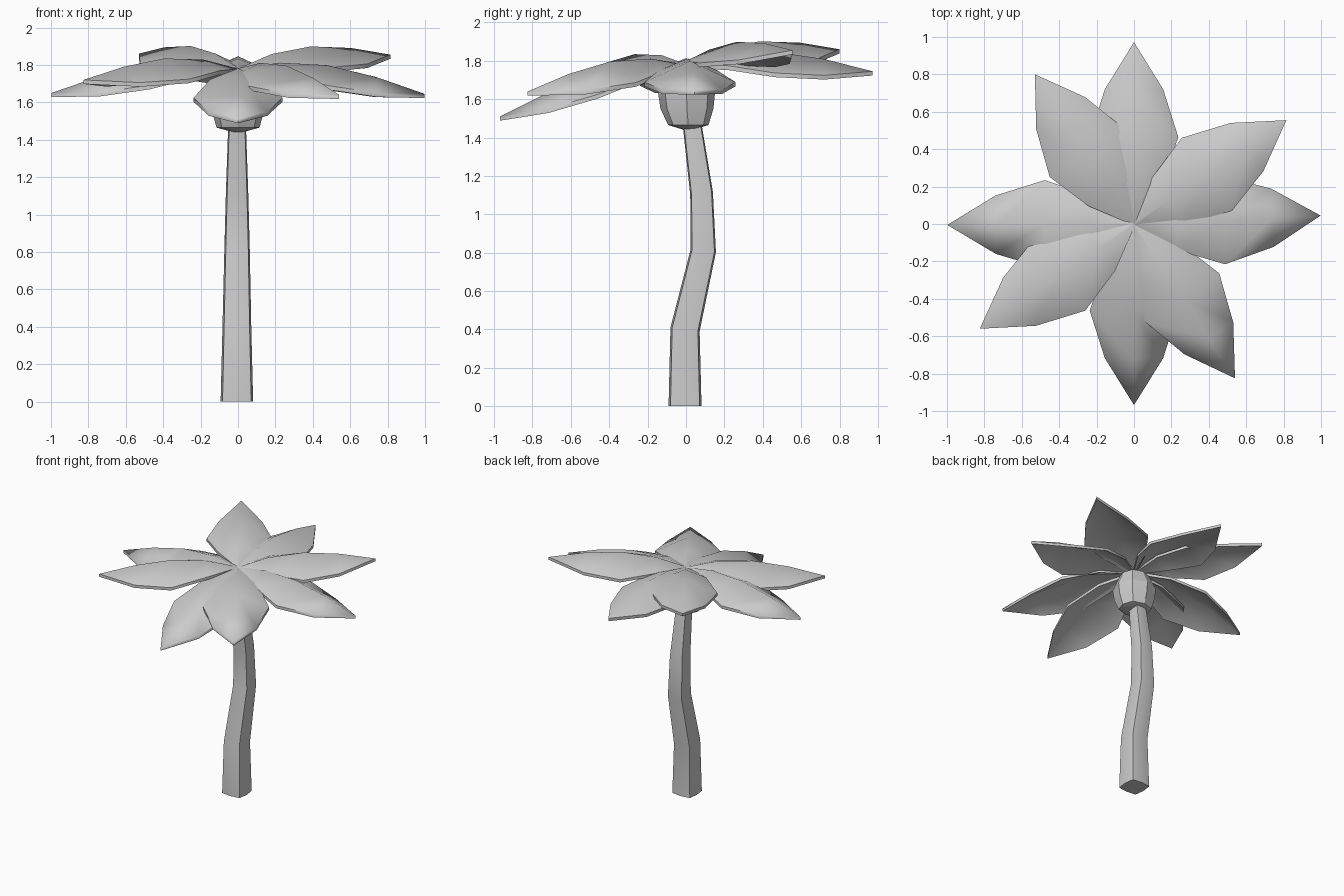
import bpy, bmesh, math
from mathutils import Vector

if "Cube" in bpy.data.objects:
    bpy.data.objects.remove(bpy.data.objects["Cube"])


def make_object(name, bm, angle):
    bmesh.ops.remove_doubles(bm, verts=bm.verts[:], dist=0.0005)
    bmesh.ops.recalc_face_normals(bm, faces=bm.faces[:])
    me = bpy.data.meshes.new(name)
    bm.to_mesh(me)
    bm.free()
    ob = bpy.data.objects.new(name, me)
    bpy.context.collection.objects.link(ob)
    bpy.ops.object.select_all(action='DESELECT')
    ob.select_set(True)
    bpy.context.view_layer.objects.active = ob
    bpy.ops.object.shade_smooth_by_angle(angle=math.radians(angle))
    return ob


def loft(name, rings, corner, angle, bottom_dip=0.0):
    """Stack eight-sided bulged squares: (x, y, z, half size x, half size y, tilt)."""
    bm = bmesh.new()
    unit = [(1, 0), (corner, corner), (0, 1), (-corner, corner),
            (-1, 0), (-corner, -corner), (0, -1), (corner, -corner)]
    loops = [[bm.verts.new((x + hx * u, y + hy * v, z + tilt * hy * v)) for u, v in unit]
             for x, y, z, hx, hy, tilt in rings]
    for a, b in zip(loops, loops[1:]):
        for i in range(8):
            j = (i + 1) % 8
            bm.faces.new((a[i], a[j], b[j], b[i]))
    x, y, z = rings[0][:3]
    low = bm.verts.new((x, y, z - bottom_dip))
    for i in range(8):
        bm.faces.new((loops[0][(i + 1) % 8], loops[0][i], low))
    bm.faces.new(loops[-1])
    return make_object(name, bm, angle)


# Curved, tapering trunk
loft("trunk", [(-0.006, -0.005, 0.0, 0.087, 0.086, 0),
               (-0.006, -0.005, 0.40, 0.077, 0.076, -0.13),
               (-0.005, 0.090, 0.81, 0.068, 0.066, -0.1),
               (-0.005, 0.081, 1.11, 0.060, 0.059, 0.15),
               (-0.005, 0.033, 1.46, 0.048, 0.049, 0.1)], 0.88, 40)

# Crown bulb under the leaves
loft("crown_bulb", [(0, 0.012, 1.465, 0.115, 0.105, 0),
                    (0, 0.005, 1.55, 0.138, 0.138, 0),
                    (0, 0.003, 1.63, 0.146, 0.148, 0),
                    (0, 0.0, 1.74, 0.10, 0.10, 0)], 0.75, 20, 0.032)

# Leaf template: distance, half width, arch height, edge droop
STATIONS = [(0.0, 0.008, 0.0, 0.0), (0.22, 0.15, 0.062, 0.06),
            (0.47, 0.237, 0.083, 0.11), (0.73, 0.156, 0.055, 0.085),
            (1.0, 0.0, 0.0, 0.0)]
BASE_Z, THICK = 1.78, 0.022


def leaf(name, tx, ty, tz):
    length = math.hypot(tx, ty)
    d = Vector((tx, ty, 0)) / length
    side = Vector((-d.y, d.x, 0))
    bm = bmesh.new()
    top, bot = [], []
    for s, w, arch, droop in STATIONS:
        t = s if s == 1.0 else s / 0.985
        ridge = BASE_Z + (tz - BASE_Z) * t + arch
        row = [d * (t * length) + side * (w * k) + Vector((0, 0, ridge - droop * abs(k)))
               for k in (-1, 0, 1)]
        top.append([bm.verts.new(p) for p in row])
        bot.append([bm.verts.new(p - Vector((0, 0, THICK))) for p in row])
    for i in range(len(STATIONS) - 1):
        for k in (0, 1):
            bm.faces.new((top[i][k], top[i + 1][k], top[i + 1][k + 1], top[i][k + 1]))
            bm.faces.new((bot[i][k], bot[i][k + 1], bot[i + 1][k + 1], bot[i + 1][k]))
        for k in (0, 2):
            bm.faces.new((top[i][k], top[i + 1][k], bot[i + 1][k], bot[i][k]))
    for k in (0, 1):
        bm.faces.new((top[0][k], top[0][k + 1], bot[0][k + 1], bot[0][k]))
    return make_object(name, bm, 58)


# Eight leaves given by their tip positions
TIPS = [(0, 0.972, 1.745), (0.815, 0.555, 1.855), (0.998, 0.045, 1.645),
        (0.54, -0.825, 1.64), (0, -0.968, 1.51), (-0.825, -0.56, 1.72),
        (-0.998, -0.005, 1.65), (-0.53, 0.80, 1.86)]
for n, tip in enumerate(TIPS):
    leaf(f"leaf_{n + 1}", *tip)
